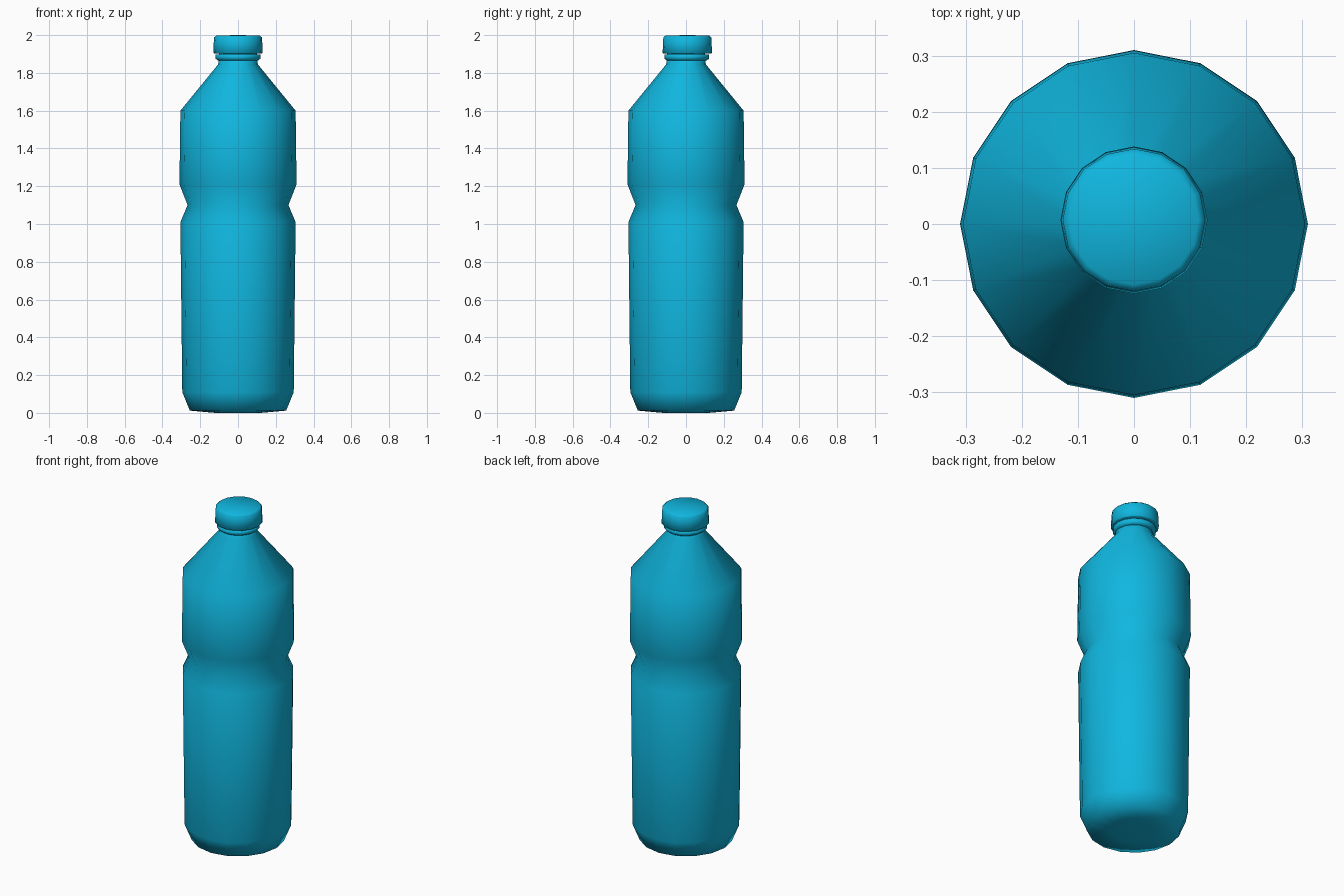
import bpy, bmesh, math

SIDES = 16

old = bpy.data.objects.get("Cube")
if old:
    bpy.data.objects.remove(old)

blue = bpy.data.materials.new("bright_blue")
blue.use_nodes = True
colour = (0.005, 0.47, 0.74, 1)
blue.diffuse_color = colour
blue.node_tree.nodes["Principled BSDF"].inputs["Base Color"].default_value = colour


def lathe(name, profile, y=0.0):
    """Turn a (radius, height) profile, bottom to top, into a closed solid."""
    bm = bmesh.new()
    rings = []
    for r, z in profile:
        if r == 0:
            rings.append([bm.verts.new((0, y, z))] * SIDES)
        else:
            angles = [2 * math.pi * i / SIDES for i in range(SIDES)]
            rings.append([bm.verts.new((r * math.cos(a), y + r * math.sin(a), z))
                          for a in angles])
    for low, high in zip(rings, rings[1:]):
        for i in range(SIDES):
            j = (i + 1) % SIDES
            corners = dict.fromkeys((low[i], low[j], high[j], high[i]))
            bm.faces.new(list(corners))
    bmesh.ops.recalc_face_normals(bm, faces=bm.faces)
    for f in bm.faces:
        f.smooth = True
    mesh = bpy.data.meshes.new(name)
    bm.to_mesh(mesh)
    bm.free()
    mesh.materials.append(blue)
    obj = bpy.data.objects.new(name, mesh)
    bpy.context.collection.objects.link(obj)
    return obj


# Body: base, lower barrel, pinched waist, upper barrel, shoulder and neck
lathe("bottle_body", [
    (0, 0), (0.12, 0.0), (0.255, 0.012), (0.295, 0.11),
    (0.305, 1.01), (0.267, 1.10), (0.31, 1.21), (0.305, 1.60),
    (0.105, 1.845), (0.10, 1.91), (0, 1.91),
])

# Tamper ring under the cap
lathe("neck_ring", [
    (0, 1.865), (0.105, 1.865), (0.118, 1.875), (0.118, 1.897), (0, 1.897),
], 0.004)

# Screw cap, very slightly off centre
lathe("cap", [
    (0, 1.902), (0.125, 1.902), (0.131, 1.906), (0.127, 1.988),
    (0.115, 1.998), (0, 2.0),
], 0.007)
